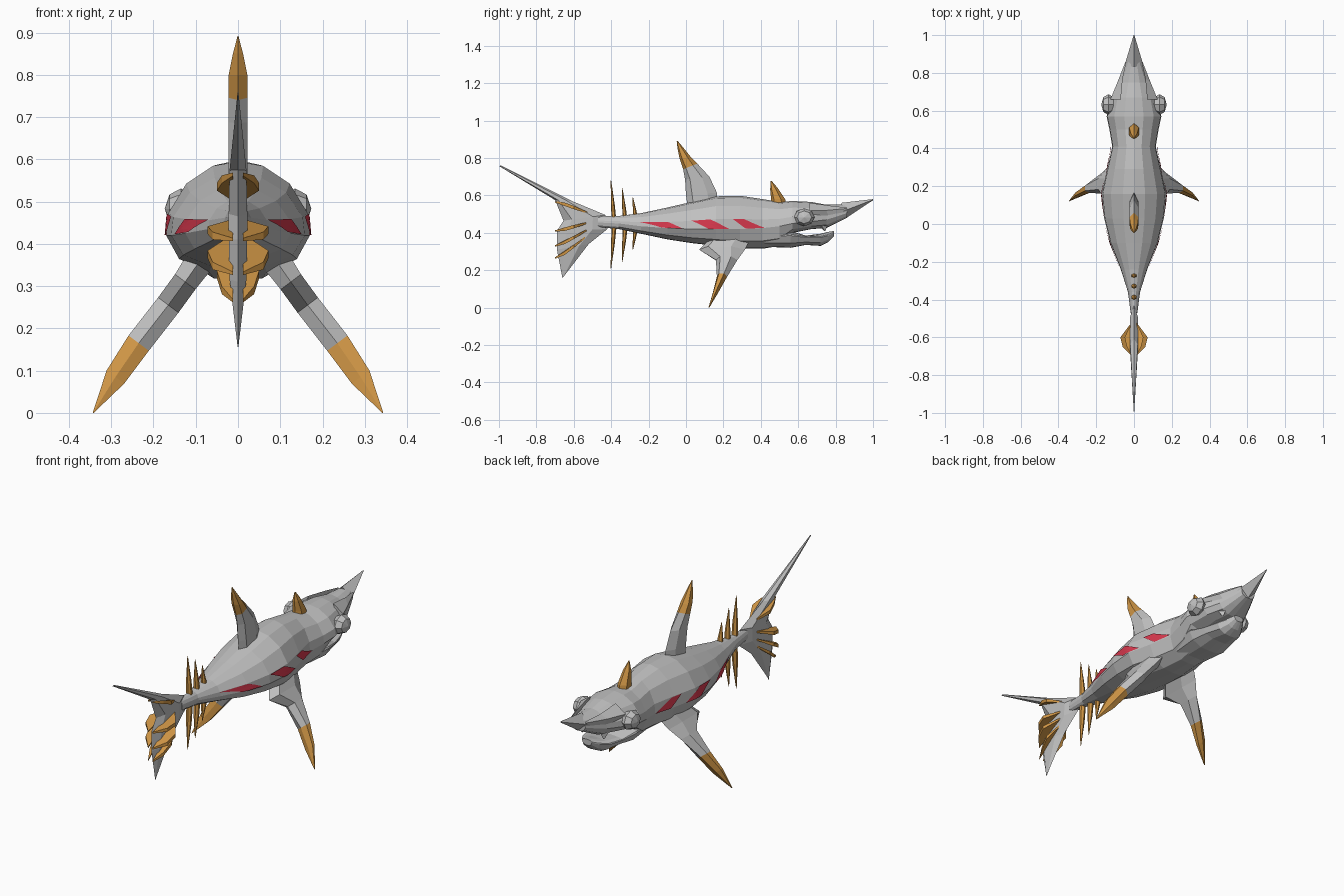
import bpy
from mathutils import Vector

if "Cube" in bpy.data.objects:
    bpy.data.objects.remove(bpy.data.objects["Cube"], do_unlink=True)


def material(name, rgb):
    m = bpy.data.materials.new(name)
    m.use_nodes = True
    m.diffuse_color = (*rgb, 1)
    bsdf = next(n for n in m.node_tree.nodes if n.type == 'BSDF_PRINCIPLED')
    bsdf.inputs["Base Color"].default_value = (*rgb, 1)
    return m


GREY = material("skin grey", (0.53, 0.53, 0.53))
ORANGE = material("spine orange", (0.62, 0.30, 0.06))
RED = material("stripe red", (0.68, 0.04, 0.075))


def add_mesh(name, verts, faces, mats, indices=None):
    me = bpy.data.meshes.new(name)
    me.from_pydata([tuple(v) for v in verts], [], faces)
    for m in mats:
        me.materials.append(m)
    if indices:
        me.polygons.foreach_set("material_index", indices)
    ob = bpy.data.objects.new(name, me)
    bpy.context.collection.objects.link(ob)
    # consistent outward normals
    import bmesh
    bm = bmesh.new()
    bm.from_mesh(me)
    bmesh.ops.recalc_face_normals(bm, faces=bm.faces)
    bm.to_mesh(me)
    bm.free()
    return ob


def loft(name, rings, mats, tip_from=None):
    """Skin closed rings; segments from tip_from onward use the second material."""
    n = len(rings[0])
    verts = [p for r in rings for p in r]
    faces, idx = [], []
    for i in range(len(rings) - 1):
        for j in range(n):
            k = (j + 1) % n
            faces.append((i * n + j, i * n + k, (i + 1) * n + k, (i + 1) * n + j))
            idx.append(int(tip_from is not None and i >= tip_from))
    last = (len(rings) - 1) * n
    faces += [tuple(range(n)), tuple(range(last, last + n))]
    idx += [0, int(tip_from is not None)]
    return add_mesh(name, verts, faces, mats, idx)


def blade(name, sections, normal, mats, tip_from=None):
    """Fin from (leading point, trailing point, half thickness) sections."""
    nrm = Vector(normal)
    rings = []
    for lead, trail, h in sections:
        a, b = Vector(lead), Vector(trail)
        p, q = a.lerp(b, 0.3), a.lerp(b, 0.8)
        rings.append([a, p + nrm * h, q + nrm * h, b, q - nrm * h, p - nrm * h])
    return loft(name, rings, mats, tip_from)


# Body and upper head: y, half width, top, middle, bottom
BODY = [(-0.47, .018, .49, .455, .43), (-0.36, .032, .49, .45, .42),
        (-0.24, .07, .505, .435, .395), (-0.10, .125, .535, .425, .365),
        (0.03, .158, .565, .42, .345), (0.16, .17, .595, .42, .33),
        (0.29, .142, .598, .42, .315), (0.41, .115, .58, .425, .315),
        (0.50, .13, .565, .435, .33), (0.57, .145, .57, .45, .40),
        (0.67, .12, .565, .46, .42), (0.75, .085, .55, .47, .425),
        (0.80, .065, .55, .485, .45), (0.86, .04, .55, .505, .48)]
HALF = [(0, 1), (.35, .94), (.72, .7), (.97, .3), (1, 0), (.82, -.62), (.4, -.97), (0, -1)]


def body_point(row, k):
    y, w, top, mid, bot = row
    u, v = HALF[k]
    return Vector((u * w, y, mid + v * ((top - mid) if v > 0 else (mid - bot))))


def full_ring(row):
    right = [body_point(row, k) for k in range(len(HALF))]
    return right + [Vector((-p.x, p.y, p.z)) for p in right[-2:0:-1]]


loft("body", [full_ring(r) for r in BODY], [GREY])

# Lower jaw
JAW = [(0.42, .10, .41, .38, .325), (0.56, .118, .41, .385, .32), (0.64, .098, .385, .375, .335),
       (0.72, .075, .395, .375, .33), (0.76, .05, .405, .385, .35), (0.79, .028, .41, .40, .38)]
loft("lower_jaw", [full_ring(r) for r in JAW], [GREY])

# Snout spike
loft("snout_spike", [[(0, .83, .56), (.05, .84, .515), (0, .85, .475), (-.05, .84, .515)],
                     [(0, 1, .58), (.002, 1, .577), (0, 1, .574), (-.002, 1, .577)]], [GREY])


def along(y, k):
    """Point on body line k at the given y."""
    for a, b in zip(BODY, BODY[1:]):
        if a[0] <= y <= b[0]:
            return body_point(a, k).lerp(body_point(b, k), (y - a[0]) / (b[0] - a[0]))


# Slanted side stripes: upper start, upper end, lower start, lower end
STRIPES = [(-.25, -.10, -.13, -.02), (.03, .13, .12, .23), (.25, .31, .32, .42)]
for s, side in (("left", 1), ("right", -1)):
    for num, (ua, ub, la, lb) in enumerate(STRIPES):
        verts, faces, steps = [], [], 4
        for i in range(steps + 1):
            t = i / steps
            yu, yl = ua + (ub - ua) * t, la + (lb - la) * t
            for j in range(steps + 1):
                f = j / steps
                y = yu + (yl - yu) * f
                p = along(y, 3).lerp(along(y, 4), f)
                verts.append((side * (p.x + .005), p.y, p.z + .001))
        for i in range(steps):
            for j in range(steps):
                a = i * (steps + 1) + j
                faces.append((a, a + 1, a + steps + 2, a + steps + 1))
        stripe = add_mesh(f"{s}_stripe_{num + 1}", verts, faces, [RED])
        if stripe.data.polygons[0].normal.x * side < 0:
            stripe.data.flip_normals()

    # Eye bulge and brow spike
    bpy.ops.mesh.primitive_uv_sphere_add(segments=8, ring_count=4, radius=.048,
                                         location=(side * .135, .632, .483),
                                         rotation=(0, 1.5708, 0))
    eye = bpy.context.object
    eye.name = f"{s}_eye"
    eye.scale = (1, 1.15, .8)
    eye.data.materials.append(GREY)
    loft(f"{s}_brow", [[(side * .07, .66, .56), (side * .125, .66, .52), (side * .09, .66, .47)],
                       [(side * .06, .77, .545), (side * .088, .75, .52), (side * .07, .77, .47)],
                       [(side * .04, .86, .535), (side * .045, .86, .53), (side * .04, .86, .515)]],
         [GREY])
    # Fang hanging from the lip
    loft(f"{s}_fang", [[(side * .045, .70, .45), (side * .08, .72, .45), (side * .05, .76, .45)],
                       [(side * .06, .74, .41), (side * .064, .74, .41), (side * .06, .745, .41)]],
         [GREY])

    # Pectoral fin: x, z, leading y, trailing y, half thickness
    pect = [(.09, .36, .34, .12, .034), (.125, .31, .315, .07, .03), (.165, .255, .275, .16, .03),
            (.235, .165, .22, .165, .03), (.29, .085, .175, .145, .026), (.343, 0, .125, .12, .001)]
    blade(f"{s}_pectoral_fin", [((side * x, a, z), (side * x, b, z), h) for x, z, a, b, h in pect],
          (side * .8, 0, .6), [GREY, ORANGE], 3)

    # Rays fanning over the tail fin: start z, end z, outward reach
    for num, (z0, z1, reach) in enumerate([(.505, .565, .05), (.455, .41, .072),
                                           (.42, .33, .072), (.39, .265, .05)]):
        slab = []
        for d in (.009, -.009):
            mid = z0 + (z1 - z0) * .5
            slab.append([(side * .012, -.52, z0 + d * .4), (side * reach, -.60, mid + d),
                         (side * (reach - .012), -.65, mid + (z1 - mid) * .6 + d),
                         (side * .012, -.70, z1 + d * .4)])
        loft(f"{s}_tail_ray_{num + 1}", slab, [ORANGE])


def upright(name, sections, mats, tip_from=None):
    """Fin on the centre line from (lead y, lead z, trail y, trail z, half thickness)."""
    return blade(name, [((0, a, b), (0, c, d), h) for a, b, c, d, h in sections],
                 (1, 0, 0), mats, tip_from)


# Centre line fins
upright("dorsal_fin", [(.17, .55, .01, .53, .023), (.165, .615, 0, .60, .023),
                       (.125, .70, -.005, .685, .023), (.06, .77, -.015, .74, .023),
                       (.03, .80, -.035, .80, .022), (-.01, .85, -.045, .85, .012),
                       (-.045, .892, -.05, .892, .001)], [GREY, ORANGE], 3)
upright("head_horn", [(.54, .54, .455, .54, .026), (.53, .58, .455, .58, .025),
                      (.49, .64, .45, .63, .016), (.458, .677, .452, .677, .002)], [ORANGE])
upright("tail_fin", [(-.99, .76, -1, .757, .001), (-.61, .57, -.70, .575, .02),
                     (-.43, .495, -.655, .465, .022), (-.42, .42, -.69, .41, .022),
                     (-.52, .34, -.69, .31, .02), (-.655, .165, -.66, .155, .001)], [GREY])

# Tall spines crossing the tail stem: y, bottom, top
for num, (y, low, high) in enumerate([(-.385, .21, .68), (-.325, .245, .64), (-.268, .31, .59)]):
    mid = (low + high) / 2
    upright(f"tail_spine_{num + 1}",
            [(y - .015, high, y - .018, high, .001),
             (y + .004, mid + (high - mid) * .45, y - .016, mid + (high - mid) * .45, .012),
             (y + .015, mid, y - .012, mid, .014),
             (y + .004, mid + (low - mid) * .45, y - .016, mid + (low - mid) * .45, .012),
             (y - .015, low, y - .018, low, .001)], [ORANGE])
